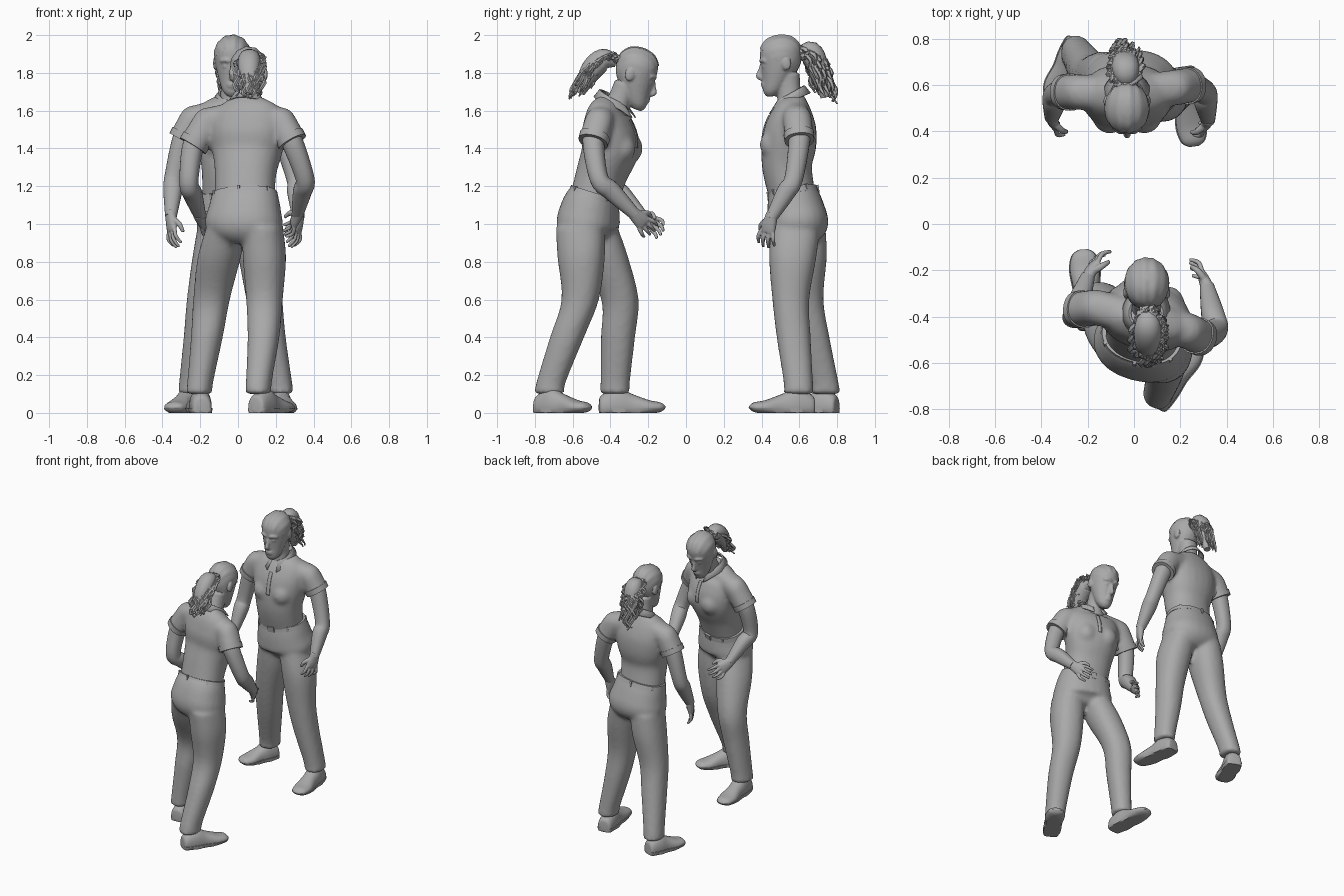
import bpy, bmesh, math, random
from mathutils import Vector, Matrix

cube = bpy.data.objects.get("Cube")
if cube:
    bpy.data.objects.remove(cube)
random.seed(4)
UP = Vector((0, 0, 1))

grey = bpy.data.materials.new("plain grey")
grey.use_nodes = True
grey.diffuse_color = (0.4, 0.4, 0.4, 1)
grey.node_tree.nodes["Principled BSDF"].inputs["Base Color"].default_value = grey.diffuse_color


def spline(rows, k=5):
    """Smoothly interpolate rows of numbers."""
    out, last = [], len(rows) - 1
    for i in range(last):
        near = [rows[max(i - 1, 0)], rows[i], rows[i + 1], rows[min(i + 2, last)]]
        for t in [j / k for j in range(k)]:
            out.append([b + ((c - a) * t + (2*a - 5*b + 4*c - d) * t*t
                             + (3*b - a - 3*c + d) * t**3) / 2 for a, b, c, d in zip(*near)])
    return out + [list(rows[last])]


def frame(axis, side):
    axis = Vector(axis).normalized()
    u = (side - axis * side.dot(axis)).normalized()
    return axis, u, axis.cross(u)


def loft(bm, points, sizes, side, axis=None, n=24, k=5, power=0.9):
    """Skin a run of oval sections; each size is (half width, half depth)."""
    rows = spline([(*p, *s) for p, s in zip(points, sizes)], k)
    rings = []
    for i, row in enumerate(rows):
        ahead, behind = rows[min(i + 1, len(rows) - 1)], rows[max(i - 1, 0)]
        t, u, v = frame(axis or Vector(ahead[:3]) - Vector(behind[:3]), side)
        ring = []
        for j in range(n):
            c, s = math.cos(math.tau * j / n), math.sin(math.tau * j / n)
            c, s = (math.copysign(abs(q) ** power, q) for q in (c, s))
            ring.append(bm.verts.new(Vector(row[:3]) + u * c * row[3] + v * s * row[4]))
        rings.append(ring)
    for a, b in zip(rings, rings[1:]):
        for j in range(n):
            bm.faces.new((a[j - 1], a[j], b[j], b[j - 1]))
    bm.faces.new(rings[0])
    bm.faces.new(rings[-1])


def tube(bm, points, radii, side, **options):
    loft(bm, points, [(r, r) for r in radii], side, **options)


def ball(bm, centre, scale):
    bmesh.ops.create_uvsphere(bm, u_segments=20, v_segments=14, radius=1,
                              matrix=Matrix.Translation(centre) @ Matrix.Diagonal((*scale, 1)))


def finish(name, bm, voxel=0, smooth=4):
    """Turn a bmesh into an object, optionally fused into one skin."""
    bmesh.ops.recalc_face_normals(bm, faces=bm.faces)
    mesh = bpy.data.meshes.new(name)
    bm.to_mesh(mesh)
    bm.free()
    mesh.materials.append(grey)
    mesh.shade_smooth()
    mesh.set_sharp_from_angle(angle=math.radians(50))
    obj = bpy.data.objects.new(name, mesh)
    bpy.context.collection.objects.link(obj)
    if voxel:
        fuse = obj.modifiers.new("fuse", "REMESH")
        fuse.mode, fuse.voxel_size, fuse.use_smooth_shade = "VOXEL", voxel, True
        soften = obj.modifiers.new("soften", "SMOOTH")
        soften.factor, soften.iterations = 0.5, smooth
    return obj


# Shared body proportions
TORSO = [(.16, .122), (.164, .132), (.19, .145), (.2, .135), (.185, .105), (.14, .078), (.07, .06)]
HIPS = [(.1, .09), (.203, .158), (.193, .153), (.174, .128)]
LEG = [(.105, .13), (.112, .125), (.096, .098), (.083, .09), (.067, .078), (.069, .081)]
LEG_Z = (.98, .82, .6, .4, .16, .1)
HEAD = [(-.062, -.155, .025, .025), (-.048, -.125, .052, .056), (-.017, -.06, .074, .083),
        (.004, 0, .088, .104), (.01, .06, .094, .109), (.012, .105, .084, .1),
        (.012, .143, .052, .066), (.012, .158, .015, .02)]
SHOE = [(0, .025, .06), (.04, .05, .095), (.28, .058, .13), (.5, .056, .1),
        (.75, .064, .068), (.93, .05, .055), (1, .02, .035)]


def make_head(tag, centre, yaw, tilt, neck, side):
    place = Matrix.Translation(centre) @ Matrix.Rotation(yaw, 4, "Z") @ Matrix.Rotation(tilt, 4, "X")
    right = Vector((1, 0, 0))
    skull = [(0, y, z) for y, z, w, d in HEAD]
    bm = bmesh.new()
    loft(bm, skull, [h[2:] for h in HEAD], right, UP, power=1)
    tube(bm, [(0, -.092, .025), (0, -.108, -.015), (0, -.117, -.042), (0, -.092, -.058)],
         (.009, .012, .016, .012), right, n=12)
    for z in (-.083, -.096):
        ball(bm, (0, -.1, z), (.026, .012, .009))
    for s in (-1, 1):
        ball(bm, (s * .035, -.082, .008), (.017, .013, .009))
        ball(bm, (s * .09, .035, .01), (.012, .026, .038))
        tube(bm, [(s * .012, -.097, .035), (s * .036, -.094, .042), (s * .065, -.074, .034)],
             (.008, .01, .007), UP, n=10)
    bm.transform(place)
    top = place @ Vector((0, .035, -.05))
    base = Vector(neck) - UP * .08
    tube(bm, [base, base.lerp(top, .5), top], (.075, .062, .064), side)
    finish(tag + "_head", bm, .0075, 2)
    # Combed hair over the skull, trimmed along the hairline
    bm = bmesh.new()
    loft(bm, skull, [h[2:] for h in HEAD], right, UP, n=80, k=3, power=1)
    for v in bm.verts:
        v.co *= 1.03 + .014 * math.sin(26 * math.atan2(v.co.x, v.co.z + .05))
    bmesh.ops.bisect_plane(bm, geom=bm.verts[:] + bm.edges[:] + bm.faces[:],
                           plane_co=(0, -.09, .1), plane_no=(0, .92, 1), clear_inner=True)
    bm.transform(place)
    finish(tag + "_hair_cap", bm)


def make_ponytail(tag, path, side, front):
    bm = bmesh.new()
    tube(bm, path, (.03, .058, .055, .022), side)
    dense = [Vector(p) for p in spline(path, 7)]
    for _ in range(60):
        a, r = random.uniform(0, math.tau), math.sqrt(random.uniform(.25, 1))
        phase, stop = random.uniform(0, math.tau), random.randint(13, len(dense))
        points, radii = [], []
        for i, p in enumerate(dense[:stop]):
            spread = r * (.015 + .055 * min(1, i / 8))
            wave = .012 * math.sin(i * 1.3 + phase)
            points.append(p + side * (math.cos(a) * spread + wave)
                          + (front + UP * .5) * (math.sin(a) * spread + wave * .8))
            radii.append(.011 if i < stop - 2 else .005)
        tube(bm, points, radii, side, n=5, k=1)
    finish(tag + "_ponytail", bm)


def make_arm(tag, shoulder, cuff, elbow, wrist, tip, side, front, inward):
    shoulder, cuff, elbow, wrist, tip = map(Vector, (shoulder, cuff, elbow, wrist, tip))
    bm = bmesh.new()
    tube(bm, [shoulder, cuff, elbow, elbow.lerp(wrist, .35), wrist],
         (.058, .057, .049, .05, .031), side)
    finish(tag + "_arm", bm)
    # Hand with relaxed fingers
    bm = bmesh.new()
    size = (tip - wrist).length
    d, wide, palm = frame(tip - wrist, front + UP * .6 + inward * .5)
    if palm.dot(inward) < 0:
        palm = -palm
    loft(bm, [wrist - d * .03, wrist + d * size * .25, wrist + d * size * .5],
         [(.031, .029), (.04, .024), (.043, .016)], wide)
    for i, long in enumerate((.48, .56, .53, .42)):
        start = wrist + d * size * .46 + wide * (.035 - .0235 * i)
        fan = wide * (.01 - .007 * i)
        tube(bm, [start, start + d * size * long * .55 + fan, start + d * size * long + fan + palm * .03],
             (.0115, .0105, .008), wide, n=10)
    tube(bm, [wrist + d * size * .12 + wide * .02, wrist + d * size * .35 + wide * .055 + palm * .02,
              wrist + d * size * .6 + wide * .055 + palm * .04], (.017, .014, .009), palm, n=10)
    finish(tag + "_hand", bm, .005, 2)
    bm = bmesh.new()
    along = (cuff - shoulder).normalized()
    tube(bm, [cuff - along * .03, cuff + along * .008], (.081, .079), side, k=1)
    finish(tag + "_sleeve_band", bm)


def make_shoe(tag, heel, toe):
    heel, toe = Vector((*heel, .03)), Vector((*toe, .03))
    across = (toe - heel).cross(UP)
    for part, grow, low, high in (("shoe", 1, .02, 1), ("sole", 1.07, 0, .026)):
        bm = bmesh.new()
        loft(bm, [heel.lerp(toe, f) for f, w, h in SHOE],
             [(w * grow, h - .03) for f, w, h in SHOE], across)
        for v in bm.verts:
            v.co.z = min(max(v.co.z, low), high)
        finish(f"{tag}_{part}", bm)


def make_collar(tag, centre, side, front):
    bm = bmesh.new()
    previous = None
    for i in range(31):
        a = math.radians(18 + i * 324 / 30)
        out = front * math.cos(a) + side * math.sin(a)
        drop = UP * .04 * math.cos(a)
        point = .04 * max(0, math.cos(a)) ** 4
        pair = [bm.verts.new(Vector(centre) + out * r + UP * z - drop)
                for r, z in ((.064, .012), (.074, .014), (.105 + point * .5, -.025 - point))]
        if previous:
            for j in (0, 1):
                bm.faces.new((previous[j], previous[j + 1], pair[j + 1], pair[j]))
        previous = pair
    finish(tag + "_collar", bm).modifiers.new("cloth", "SOLIDIFY").thickness = .008


def make_figure(tag, side, yaw, tilt, head, torso, hips, tail, arms, legs):
    side = Vector(side).normalized()
    front = UP.cross(side)
    # Shirt with short sleeves, collar and button strip
    bm = bmesh.new()
    loft(bm, torso, TORSO, side)
    for s, (shoulder, cuff, *_) in zip((1, -1), arms):
        ball(bm, shoulder, (.077, .077, .077))
        tube(bm, [shoulder, cuff], (.077, .076), side)
        tube(bm, [torso[4], shoulder], (.078, .076), UP)
        ball(bm, Vector(torso[2]) + front * .08 + side * s * .075, (.075, .075, .08))
    shirt = finish(tag + "_shirt", bm, .014, 6)
    make_collar(tag, torso[-1], side, front)
    bm = bmesh.new()
    strip = [[bm.verts.new(Vector(p) + front * .17 + side * x) for x in (-.014, .014)]
             for p in spline(torso[2:5], 6)]
    for a, b in zip(strip, strip[1:]):
        bm.faces.new((a[0], a[1], b[1], b[0]))
    placket = finish(tag + "_button_strip", bm)
    wrap = placket.modifiers.new("wrap", "SHRINKWRAP")
    wrap.target, wrap.offset = shirt, .001
    placket.modifiers.new("cloth", "SOLIDIFY").thickness = .004
    # Trousers
    bm = bmesh.new()
    loft(bm, hips, HIPS, side)
    for path, *_ in legs:
        loft(bm, [(*p, z) for p, z in zip(path, LEG_Z)], LEG, side, UP)
    finish(tag + "_trousers", bm, .014, 6)
    # Belt with loops and buckle
    t, u, v = frame(Vector(hips[3]) - Vector(hips[2]), side)
    waist, (w, d) = Vector(hips[3]), HIPS[3]
    bm = bmesh.new()
    loft(bm, [waist - t * .03, waist + t * .004], [(w + .007, d + .007), (w, d)], side, t, n=40, k=1)
    for degrees, width in ((90, .05), (50, .014), (130, .014), (215, .014), (270, .014), (325, .014)):
        a = math.radians(degrees)
        spot = waist - t * .013 + u * math.cos(a) * (w + .004) + v * math.sin(a) * (d + .004)
        out = (u * math.cos(a) / w + v * math.sin(a) / d).normalized()
        turn = Matrix((t.cross(out), out, t)).transposed().to_4x4()
        bmesh.ops.create_cube(bm, size=1, matrix=Matrix.Translation(spot) @ turn
                              @ Matrix.Diagonal((width, .014, .04, 1)))
    finish(tag + "_belt", bm)
    # Limbs, feet and head
    for label, s, arm, (path, heel, toe) in zip(("right", "left"), (1, -1), arms, legs):
        make_arm(f"{tag}_{label}", *arm, side, front, side * -s)
        make_shoe(f"{tag}_{label}", heel, toe)
    make_head(tag, head, yaw, math.radians(tilt), torso[-1], side)
    make_ponytail(tag, tail, side, front)


make_figure(
    "leaning_woman", (.96, -.26, 0), math.pi, 20, (.055, -.267, 1.772),
    torso=[(.035, -.49, 1.12), (.04, -.445, 1.27), (.05, -.4, 1.4), (.05, -.41, 1.5),
           (.05, -.415, 1.58), (.05, -.4, 1.63), (.052, -.385, 1.66)],
    hips=[(.03, -.51, .91), (.03, -.52, .98), (.035, -.505, 1.08), (.035, -.48, 1.16)],
    tail=[(.055, -.37, 1.86), (.06, -.44, 1.87), (.06, -.51, 1.8), (.06, -.56, 1.69)],
    arms=[[(.23, -.46, 1.54), (.285, -.49, 1.44), (.355, -.46, 1.24), (.315, -.27, 1.05), (.27, -.17, .95)],
          [(-.16, -.36, 1.54), (-.235, -.37, 1.42), (-.26, -.4, 1.22), (-.2, -.23, 1.04), (-.14, -.11, .96)]],
    legs=[([(.13, -.56), (.14, -.555), (.14, -.56), (.135, -.63), (.11, -.715), (.11, -.72)],
           (.09, -.79), (.27, -.51)),
          ([(-.06, -.49), (-.1, -.43), (-.14, -.35), (-.165, -.36), (-.2, -.375), (-.205, -.375)],
           (-.19, -.46), (-.22, -.11))])

make_figure(
    "upright_woman", (-1, 0, 0), 0, 7, (-.03, .497, 1.837),
    torso=[(-.03, .565, 1.14), (-.03, .535, 1.3), (-.03, .545, 1.42), (-.03, .555, 1.52),
           (-.03, .56, 1.6), (-.03, .56, 1.65), (-.03, .555, 1.68)],
    hips=[(-.01, .59, .91), (-.01, .595, .98), (-.02, .58, 1.08), (-.03, .565, 1.18)],
    tail=[(-.03, .6, 1.89), (-.035, .66, 1.91), (-.04, .7, 1.82), (-.045, .735, 1.67)],
    arms=[[(-.235, .57, 1.55), (-.29, .57, 1.45), (-.34, .56, 1.25), (-.355, .46, 1.04), (-.345, .41, .88)],
          [(.18, .59, 1.55), (.24, .6, 1.45), (.305, .57, 1.24), (.32, .45, 1.03), (.3, .41, .88)]],
    legs=[([(-.11, .61), (-.13, .62), (-.175, .63), (-.205, .67), (-.245, .73), (-.25, .735)],
           (-.24, .8), (-.35, .53)),
          ([(.08, .58), (.115, .565), (.14, .555), (.17, .57), (.22, .595), (.225, .595)],
           (.21, .68), (.26, .335))])
